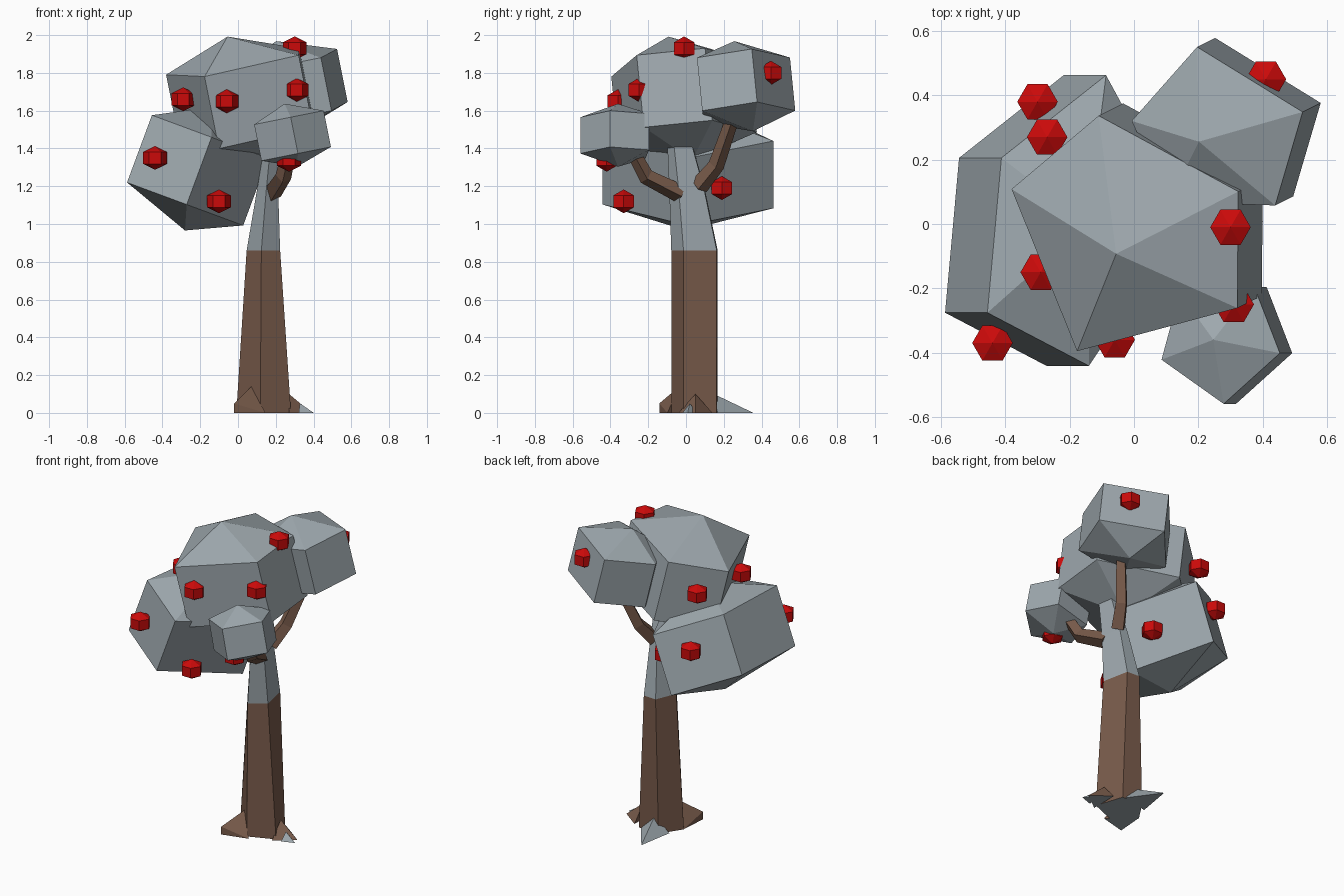
import bpy
import bmesh
from math import sin, cos, radians
from mathutils import Vector

if "Cube" in bpy.data.objects:
    bpy.data.objects.remove(bpy.data.objects["Cube"], do_unlink=True)

UP = Vector((0, 0, 1))


def make_material(name, rgb):
    mat = bpy.data.materials.new(name)
    mat.use_nodes = True
    mat.diffuse_color = (*rgb, 1)
    mat.node_tree.nodes["Principled BSDF"].inputs["Base Color"].default_value = (*rgb, 1)
    return mat


GREY = make_material("leaf_grey", (0.34, 0.39, 0.42))
BROWN = make_material("bark_brown", (0.19, 0.105, 0.07))
RED = make_material("fruit_red", (0.6, 0.003, 0.003))


def polygon(angles, radii_x, radii_y, height):
    """Points of a flat polygon with a given angle and radius at each corner."""
    return [Vector((rx * cos(radians(a)), ry * sin(radians(a)), height))
            for a, rx, ry in zip(angles, radii_x, radii_y)]


def ring(angles, radius_x, radius_y, height):
    count = len(angles)
    return polygon(angles, [radius_x] * count, [radius_y] * count, height)


def finish(name, bm, materials, rule=None):
    """Turn a bmesh into a flat-shaded object, colouring faces by a rule."""
    bmesh.ops.recalc_face_normals(bm, faces=bm.faces)
    bm.normal_update()
    if rule:
        for face in bm.faces:
            face.material_index = int(rule(face))
    mesh = bpy.data.meshes.new(name)
    bm.to_mesh(mesh)
    bm.free()
    for mat in materials:
        mesh.materials.append(mat)
    obj = bpy.data.objects.new(name, mesh)
    bpy.context.collection.objects.link(obj)


def loft(name, rings, materials, rule=None):
    """Bridge rings of points; a ring of one point closes into a fan."""
    bm = bmesh.new()
    loops = [[bm.verts.new(point) for point in points] for points in rings]
    for lower, upper in zip(loops, loops[1:]):
        count = max(len(lower), len(upper))
        for i in range(count):
            j = (i + 1) % count
            corners = [lower[i % len(lower)], lower[j % len(lower)],
                       upper[j % len(upper)], upper[i % len(upper)]]
            bm.faces.new(list(dict.fromkeys(corners)))
    for end in (loops[0], loops[-1]):
        if len(end) > 2:
            bm.faces.new(end)
    finish(name, bm, materials, rule)


def clump(name, centre, half_height, axis, angles, radii, stretch=1, top=(0, 0), bottom=(0, 0)):
    """Leafy mass: two polygon rings between a top and a bottom point, leaning along an axis."""
    turn = UP.rotation_difference(Vector(axis))
    stretched = [stretch * r for r in radii]
    rings = [[Vector((*top, half_height))],
             polygon(angles, radii, stretched, 0.55 * half_height),
             polygon(angles, radii, stretched, -0.6 * half_height),
             [Vector((*bottom, -half_height))]]
    loft(name, [[Vector(centre) + turn @ point for point in points] for points in rings], [GREY])


# Foliage clumps
clump("crown_foliage", (0.03, 0, 1.67), 0.34, (-0.2, -0.1, 1),
      (-115, -36, 20, 106, 162), (0.42, 0.41, 0.36, 0.37, 0.4), top=(-0.02, -0.06))
clump("side_foliage", (-0.26, 0, 1.31), 0.33, (0.37, 0, 1),
      (-142, -80, 1, 72, 145), (0.35, 0.35, 0.38, 0.38, 0.28), stretch=1.28, bottom=(0.1, 0))
clump("back_foliage", (0.28, 0.28, 1.73), 0.25, (-0.2, -0.1, 1),
      (-127, -48, 17, 101, 169), (0.25, 0.28, 0.29, 0.29, 0.27), top=(-0.03, 0), bottom=(0, 0.05))
clump("front_foliage", (0.28, -0.36, 1.47), 0.17, (-0.2, 0, 1),
      (-161, -85, -12, 55, 130), (0.19, 0.2, 0.2, 0.2, 0.19))

# Trunk: tapering five-sided loft, brown below, grey above and underneath
TRUNK_ANGLES = (-100, -29, 60, 115, 187)
BARK_TOP = 0.86


def trunk_ring(x, y, z, radius_x, radius_y):
    offset = Vector((x, y, 0))
    return [offset + point for point in ring(TRUNK_ANGLES, radius_x, radius_y, z)]


loft("trunk",
     [trunk_ring(0.145, 0.05, 0, 0.155, 0.13),
      trunk_ring(0.14, 0.05, BARK_TOP, 0.095, 0.13),
      trunk_ring(0.16, 0.01, 1.18, 0.06, 0.1),
      trunk_ring(0.18, -0.03, 1.42, 0.04, 0.07)],
     [BROWN, GREY],
     lambda face: face.calc_center_median().z > BARK_TOP or face.normal.z < -0.9)


# Branches: tapering four-sided tubes along a short path
def branch(name, path):
    points = [Vector(point) for point in path]
    rings = []
    for i, point in enumerate(points):
        along = points[min(i + 1, len(points) - 1)] - points[max(i - 1, 0)]
        turn = UP.rotation_difference(along)
        radius = 0.05 - 0.007 * i
        square = ring((0, 90, 180, 270), radius, radius, 0)
        rings.append([point + turn @ corner for corner in square])
    loft(name, rings, [BROWN])


branch("back_branch", [(0.18, 0.07, 1.2), (0.23, 0.16, 1.31), (0.3, 0.24, 1.54)])
branch("front_branch", [(0.18, -0.03, 1.16), (0.24, -0.21, 1.25), (0.27, -0.28, 1.38)])


# Roots: wedges from the trunk foot down to a tip, grey underneath
def root(name, material, angle, start, reach, half_width, height, tip_height=0):
    foot = Vector((0.14, 0.05, 0))
    out = Vector((cos(radians(angle)), sin(radians(angle)), 0))
    side = out.cross(UP) * half_width
    near = foot + out * start
    tip = foot + out * reach
    bm = bmesh.new()
    for point in (near + side, near - side, tip, near + UP * height):
        bm.verts.new(point)
    if tip_height:
        bm.verts.new(tip + UP * tip_height)
    bmesh.ops.convex_hull(bm, input=bm.verts)
    finish(name, bm, [material, GREY], lambda face: face.normal.z < -0.9)


root("front_root", BROWN, -130, 0.11, 0.25, 0.1, 0.14, tip_height=0.05)
root("side_root", BROWN, 0, 0.13, 0.25, 0.09, 0.1)
root("side_root_tip", GREY, -9, 0.19, 0.265, 0.04, 0.05)
root("back_root", GREY, 103, 0.1, 0.315, 0.09, 0.1)

# Fruit: six-sided balls pointed at top and bottom
FRUIT_SPOTS = [
    (0.3, -0.01, 1.93), (0.41, 0.45, 1.8), (-0.44, -0.37, 1.35), (-0.06, -0.36, 1.65),
    (0.31, -0.25, 1.71), (-0.29, -0.15, 1.66), (-0.1, -0.33, 1.12), (0.27, -0.42, 1.34),
    (0.02, 0.19, 1.19), (-0.27, 0.27, 1.68), (-0.3, 0.38, 1.36)]
FRUIT_RADIUS = 0.063
for number, spot in enumerate(FRUIT_SPOTS, start=1):
    rings = [[FRUIT_RADIUS * UP],
             ring(range(0, 360, 60), FRUIT_RADIUS, FRUIT_RADIUS, FRUIT_RADIUS / 2),
             ring(range(0, 360, 60), FRUIT_RADIUS, FRUIT_RADIUS, -FRUIT_RADIUS / 2),
             [-FRUIT_RADIUS * UP]]
    loft(f"fruit_{number}", [[Vector(spot) + point for point in points] for points in rings], [RED])
